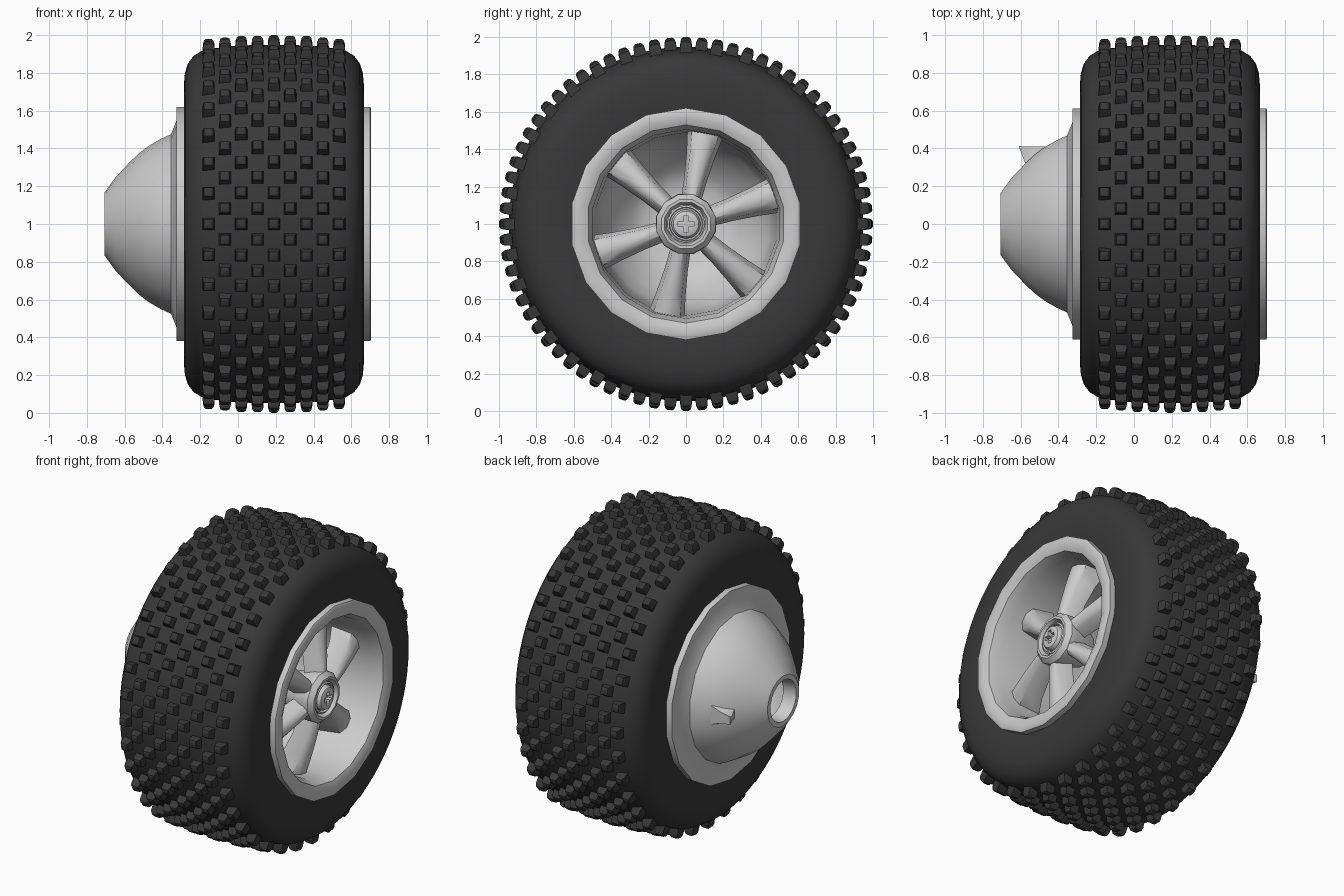
import bpy, bmesh, math
from mathutils import Vector

if "Cube" in bpy.data.objects:
    bpy.data.objects.remove(bpy.data.objects["Cube"])

CZ = 1.0      # axle height
MID = 0.19    # centre plane of the tyre along x


def polar(x, r, a):
    return Vector((x, r * math.cos(a), CZ + r * math.sin(a)))


def finish(name, bm, mat=None, angle=35):
    bmesh.ops.recalc_face_normals(bm, faces=bm.faces[:])
    me = bpy.data.meshes.new(name)
    bm.to_mesh(me)
    bm.free()
    ob = bpy.data.objects.new(name, me)
    bpy.context.collection.objects.link(ob)
    if mat:
        me.materials.append(mat)
    bpy.ops.object.select_all(action='DESELECT')
    ob.select_set(True)
    bpy.context.view_layer.objects.active = ob
    bpy.ops.object.shade_smooth_by_angle(angle=math.radians(angle))
    return ob


def lathe(name, profile, segs, phase=0.0, closed=True, mat=None, angle=35):
    """Spin an (x, radius) profile round the axle; open profiles get end caps."""
    bm = bmesh.new()
    rings = [[bm.verts.new(polar(x, r, phase + math.tau * i / segs)) for i in range(segs)]
             for x, r in profile]
    pairs = list(zip(rings, rings[1:]))
    if closed:
        pairs.append((rings[-1], rings[0]))
    else:
        bm.faces.new(rings[0])
        bm.faces.new(rings[-1])
    for a, b in pairs:
        for i in range(segs):
            j = (i + 1) % segs
            bm.faces.new((a[i], a[j], b[j], b[i]))
    return finish(name, bm, mat, angle)


def loft(bm, loops):
    """Skin a stack of equal-length point loops and cap both ends."""
    rings = [[bm.verts.new(p) for p in loop] for loop in loops]
    n = len(rings[0])
    for a, b in zip(rings, rings[1:]):
        for i in range(n):
            j = (i + 1) % n
            bm.faces.new((a[i], a[j], b[j], b[i]))
    bm.faces.new(rings[0])
    bm.faces.new(rings[-1])


rubber = bpy.data.materials.new("rubber")
rubber.diffuse_color = (0.04, 0.04, 0.04, 1)
rubber.use_nodes = True
rubber.node_tree.nodes["Principled BSDF"].inputs["Base Color"].default_value = rubber.diffuse_color

# Tyre carcass: mirrored half profile (offset from centre plane, radius)
half = [(0.10, 0.948), (0.22, 0.942), (0.32, 0.930), (0.385, 0.915), (0.425, 0.89),
        (0.455, 0.85), (0.471, 0.80), (0.477, 0.73), (0.475, 0.64), (0.465, 0.56)]
tyre_profile = [(MID - o, r) for o, r in reversed(half)] + [(MID + o, r) for o, r in half]
lathe("tyre", tyre_profile, 72, mat=rubber, angle=40)

# Tread knobs: nine staggered columns of tapered blocks
bm = bmesh.new()
for col in range(9):
    x0 = MID + (col - 4) * 0.0863
    top = 1.0 - 0.02 * ((x0 - MID) / 0.345) ** 2
    for k in range(36):
        a = math.radians(10 * k + 5 * (col % 2))
        out = Vector((0, math.cos(a), math.sin(a)))
        side = Vector((0, -math.sin(a), math.cos(a)))
        loops = []
        for drop, h in ((0.09, 0.035), (0.024, 0.030), (0.007, 0.024), (0.0, 0.014)):
            c = Vector((x0, 0, CZ)) + out * (top - drop)
            loops.append([c + Vector((sx * h, 0, 0)) + side * (sy * h)
                          for sx, sy in ((-1, -1), (1, -1), (1, 1), (-1, 1))])
        loft(bm, loops)
finish("tread_knobs", bm, rubber, 35)

# Rim: two lips, barrel and the domed back with its axle opening
rim_profile = [(-0.27, 0.55), (-0.285, 0.62), (-0.325, 0.62), (-0.325, 0.55), (-0.355, 0.475),
               (-0.41, 0.45), (-0.47, 0.415), (-0.53, 0.37), (-0.585, 0.315), (-0.65, 0.245),
               (-0.708, 0.165), (-0.708, 0.135), (-0.62, 0.125), (-0.62, 0.22), (-0.57, 0.295),
               (-0.46, 0.395), (-0.35, 0.45), (-0.28, 0.47), (0.30, 0.49), (0.62, 0.505),
               (0.69, 0.53), (0.705, 0.565), (0.705, 0.61), (0.70, 0.62), (0.662, 0.62),
               (0.65, 0.55)]
lathe("rim", rim_profile, 18, math.radians(10))

# Six flared spokes
bm = bmesh.new()
for k in range(6):
    a = math.radians(78 + 60 * k)
    out = Vector((0, math.cos(a), math.sin(a)))
    side = Vector((0, -math.sin(a), math.cos(a)))
    loops = []
    for r, w, x, d in ((0.11, 0.052, 0.625, 0.12), (0.25, 0.062, 0.605, 0.13),
                       (0.38, 0.078, 0.58, 0.15), (0.50, 0.098, 0.55, 0.18)):
        section = ((-1, d), (-0.75, 0.035), (-0.3, 0.005), (0.3, 0.005), (0.75, 0.035), (1, d))
        loops.append([Vector((x - dx, 0, CZ)) + out * r + side * (s * w) for s, dx in section])
    loft(bm, loops)
finish("spokes", bm, None, 45)

# Hub boss with a recessed face
lathe("hub", [(0.40, 0.11), (0.57, 0.165), (0.615, 0.162), (0.645, 0.135), (0.645, 0.12),
              (0.61, 0.105)], 12, math.radians(15), closed=False)

# Washer ring and screw head with a cross slot
lathe("washer", [(0.60, 0.10), (0.63, 0.10), (0.635, 0.09), (0.60, 0.085)], 24)
screw = lathe("screw", [(0.59, 0.078), (0.635, 0.078), (0.65, 0.068), (0.657, 0.05)],
              24, closed=False)
for name, size in (("slot_cutter_a", (0.08, 0.085, 0.026)), ("slot_cutter_b", (0.08, 0.026, 0.085))):
    bpy.ops.mesh.primitive_cube_add(size=1, location=(0.665, 0, CZ))
    cutter = bpy.context.object
    cutter.name = name
    cutter.scale = size
    cutter.hide_render = True
    cutter.display_type = 'WIRE'
    mod = screw.modifiers.new(name, 'BOOLEAN')
    mod.operation = 'DIFFERENCE'
    mod.solver = 'EXACT'
    mod.object = cutter

# Small pinched spur on the back of the dome
bm = bmesh.new()
loft(bm, [[Vector((-0.45, 0.41, CZ - 0.07)), Vector((-0.45, 0.41, CZ + 0.07)),
           Vector((-0.55, 0.33, CZ + 0.06)), Vector((-0.55, 0.33, CZ - 0.06))],
          [Vector((-0.53, 0.41, CZ - 0.04)), Vector((-0.53, 0.41, CZ + 0.04)),
           Vector((-0.575, 0.32, CZ + 0.03)), Vector((-0.575, 0.32, CZ - 0.03))],
          [Vector((-0.61, 0.412, CZ - 0.025)), Vector((-0.61, 0.412, CZ + 0.025)),
           Vector((-0.595, 0.37, CZ + 0.012)), Vector((-0.595, 0.37, CZ - 0.012))]])
finish("dome_spur", bm, None, 30)
